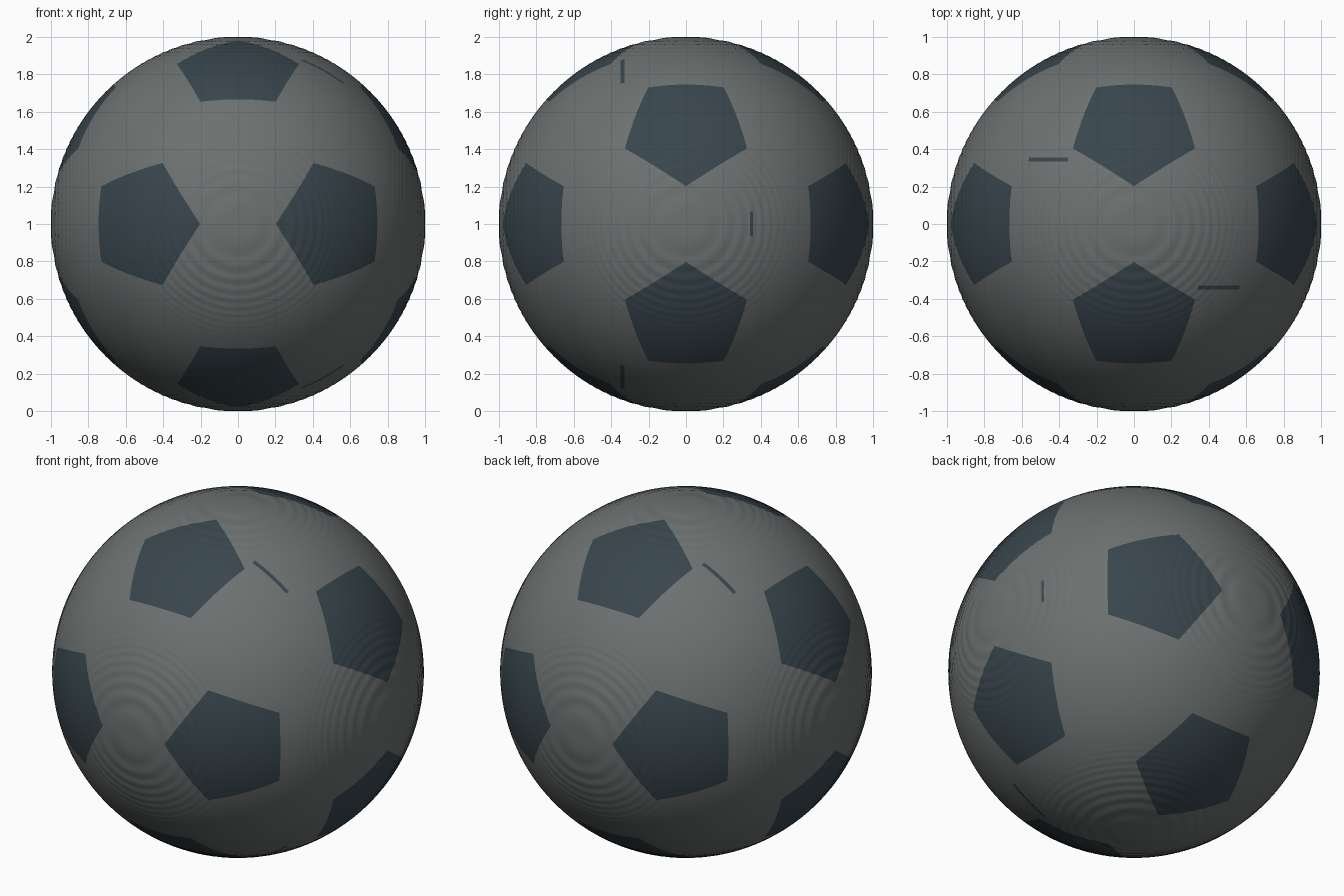
import bpy, bmesh, math
from mathutils import Vector

cube = bpy.data.objects.get("Cube")
if cube:
    bpy.data.objects.remove(cube, do_unlink=True)


def make_material(name, color):
    mat = bpy.data.materials.new(name)
    mat.use_nodes = True
    mat.diffuse_color = color
    bsdf = mat.node_tree.nodes["Principled BSDF"]
    bsdf.inputs["Base Color"].default_value = color
    bsdf.inputs["Roughness"].default_value = 0.8
    return mat


grey = make_material("warm grey leather", (0.15, 0.165, 0.163, 1))
slate = make_material("dark slate leather", (0.04, 0.061, 0.074, 1))

# Ball: a finely divided cube rounded into a sphere
STEPS = 110
bm = bmesh.new()
bmesh.ops.create_cube(bm, size=2)
bmesh.ops.subdivide_edges(bm, edges=bm.edges[:], cuts=STEPS - 1, use_grid_fill=True)


def terrace(co, layer=0.02, strength=0.6):
    """Faint stepped rings around the six axis poles."""
    i = max(range(3), key=lambda k: abs(co[k]))
    fade = min(1, max(0, (abs(co[i]) - 0.75) / 0.15))
    wave = math.sin(2 * math.pi * co[i] / layer)
    co[i] -= fade * strength * layer / (2 * math.pi) * wave
    return co


for v in bm.verts:
    even = Vector([math.tan(c * math.pi / 4) for c in v.co])
    v.co = terrace(even.normalized())

# Pentagon centres: the twelve corners of an icosahedron
PHI = (1 + math.sqrt(5)) / 2
centres = []
for a in (-1, 1):
    for b in (-PHI, PHI):
        centres += [Vector(p).normalized() for p in ((0, a, b), (a, b, 0), (b, 0, a))]


def cut(faces, point, normal):
    geom = set(faces)
    for f in faces:
        geom.update(f.edges)
        geom.update(f.verts)
    bmesh.ops.bisect_plane(bm, geom=list(geom), dist=1e-5, plane_co=point, plane_no=normal)


# Cut every pentagon edge into the skin and colour the inside
for centre in centres:
    side = centre.orthogonal().normalized()
    up = centre.cross(side)
    near = [c for c in centres if 0.1 < (c - centre).length < 1.2]
    near.sort(key=lambda c: math.atan2(c.dot(up), c.dot(side)))
    corners = [(2 * centre + c).normalized() for c in near]
    planes = []
    for i in range(5):
        normal = corners[i].cross(corners[(i + 1) % 5]).normalized()
        planes.append(normal if normal.dot(centre) > 0 else -normal)
    for normal in planes:
        local = [f for f in bm.faces if f.calc_center_median().dot(centre) > 0.92]
        cut(local, (0, 0, 0), normal)
    for f in bm.faces:
        mid = f.calc_center_median()
        if mid.dot(centre) > 0.9 and all(mid.dot(n) > 0 for n in planes):
            f.material_index = 1


# Short dark traces of seam stitching
def seam_trace(low, high):
    def inside(p, pad=0.0):
        return all(l - pad < c < h + pad for l, c, h in zip(low, p, high))
    for y in (low[1], high[1]):
        cut([f for f in bm.faces if inside(f.calc_center_median(), 0.03)],
            (0, y, 0), (0, 1, 0))
    for f in bm.faces:
        if inside(f.calc_center_median()):
            f.material_index = 1


seam_trace((0.34, -0.35, 0.6), (0.56, -0.33, 1))
seam_trace((0.34, -0.35, -1), (0.56, -0.33, -0.6))
seam_trace((-0.56, 0.335, 0.6), (-0.35, 0.355, 1))
seam_trace((0.8, 0.343, -0.07), (1, 0.358, 0.07))

mesh = bpy.data.meshes.new("ball")
bm.to_mesh(mesh)
bm.free()
mesh.materials.append(grey)
mesh.materials.append(slate)
mesh.polygons.foreach_set("use_smooth", [True] * len(mesh.polygons))
ball = bpy.data.objects.new("ball", mesh)
ball.location.z = 1
bpy.context.collection.objects.link(ball)
